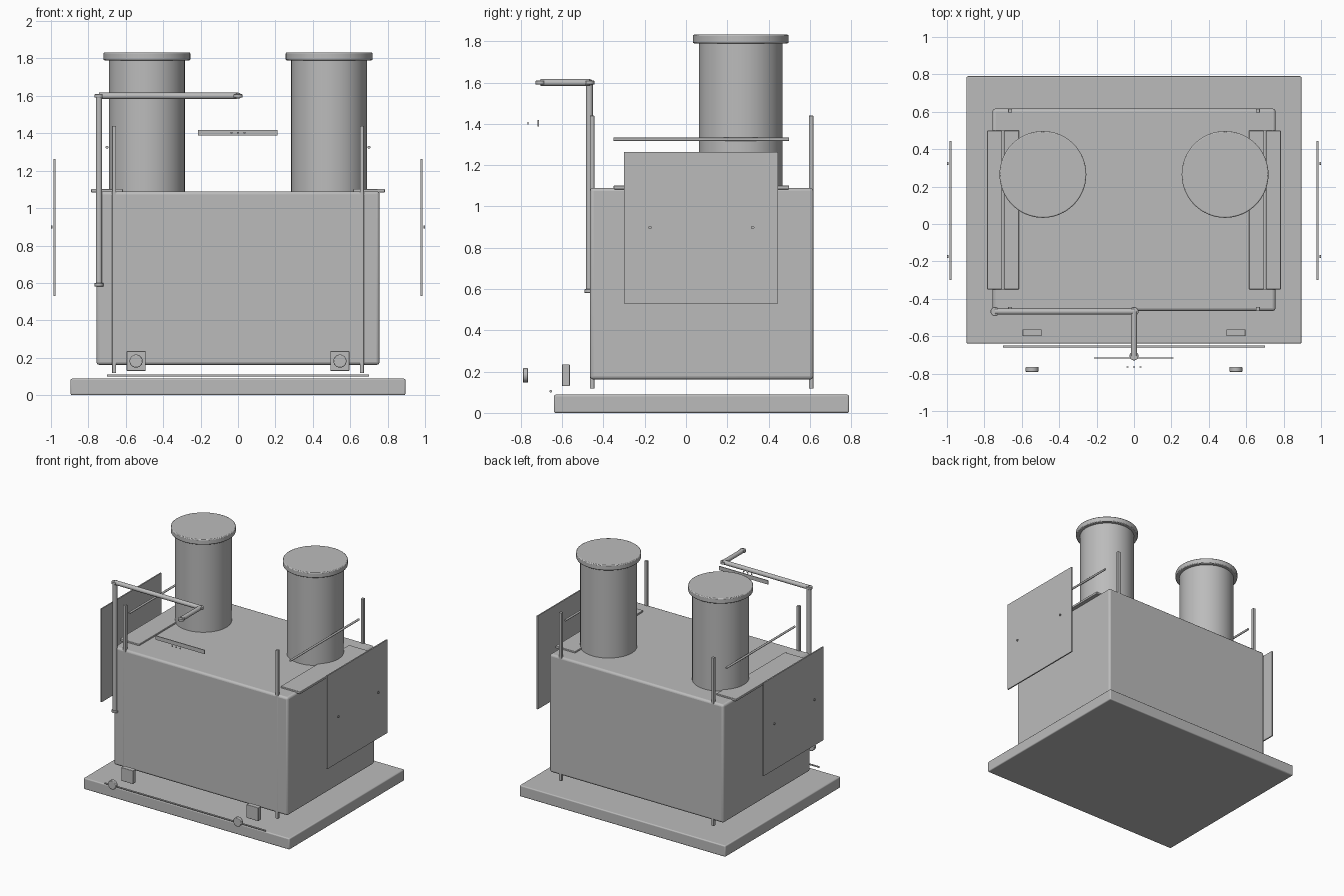
import bpy
from mathutils import Vector

if "Cube" in bpy.data.objects:
    bpy.data.objects.remove(bpy.data.objects["Cube"])

metal = bpy.data.materials.new("plain grey")
metal.diffuse_color = (0.5, 0.5, 0.5, 1)
metal.use_nodes = True
metal.node_tree.nodes["Principled BSDF"].inputs["Base Color"].default_value = metal.diffuse_color


def finish(obj, name, bevel=0, segments=3, smooth=True):
    obj.name = name
    obj.data.materials.append(metal)
    if bevel:
        mod = obj.modifiers.new("soft edges", "BEVEL")
        mod.width = bevel
        mod.segments = segments
        mod.limit_method = "ANGLE"
    if smooth:
        bpy.ops.object.shade_smooth_by_angle()
    return obj


def box(name, lo, hi, bevel=0):
    lo, hi = Vector(lo), Vector(hi)
    bpy.ops.mesh.primitive_cube_add(size=1, location=(lo + hi) / 2)
    obj = bpy.context.object
    obj.scale = hi - lo
    bpy.ops.object.transform_apply(location=False, rotation=False, scale=True)
    return finish(obj, name, bevel, smooth=bevel > 0)


def rod(name, start, end, radius, sides=24, bevel=0):
    start, end = Vector(start), Vector(end)
    bpy.ops.mesh.primitive_cylinder_add(vertices=sides, radius=radius,
                                        depth=(end - start).length,
                                        location=(start + end) / 2)
    obj = bpy.context.object
    obj.rotation_euler = (end - start).to_track_quat("Z", "Y").to_euler()
    return finish(obj, name, bevel, 2)


# Base slab and main housing
box("base_slab", (-0.895, -0.64, 0), (0.895, 0.79, 0.088), 0.008)
box("housing", (-0.757, -0.465, 0.162), (0.757, 0.617, 1.09), 0.016)

for side, s in (("left", -1), ("right", 1)):
    # Capped round towers
    cx, cy = s * 0.487, 0.265
    rod(side + "_tower", (cx, cy, 1.05), (cx, cy, 1.80), 0.203, 48)
    rod(side + "_tower_cap", (cx, cy, 1.79), (cx, cy, 1.832), 0.232, 64, 0.006)

    # Corner posts running through the housing
    for end, y in (("front", -0.455), ("back", 0.606)):
        box(f"{side}_{end}_post", (s * 0.662 - 0.011, y - 0.011, 0.118),
            (s * 0.662 + 0.011, y + 0.011, 1.44), 0.002)

    # Side shelf with rail above
    box(side + "_shelf", (s * 0.70 - 0.085, -0.35, 1.083),
        (s * 0.70 + 0.085, 0.50, 1.102), 0.004)
    rod(side + "_rail", (s * 0.70, -0.35, 1.325), (s * 0.70, 0.50, 1.325), 0.008, 16)

    # Detached side panel and its two studs
    box(side + "_panel", (s * 0.982 - 0.005, -0.30, 0.53),
        (s * 0.982 + 0.005, 0.445, 1.263))
    for i, y in enumerate((-0.175, 0.323)):
        rod(f"{side}_panel_stud_{i + 1}", (s * 0.993, y, 0.898),
            (s * 1.0, y, 0.898), 0.008, 16)

    # Valve block and round knob at the front
    kx = s * 0.545
    box(side + "_valve_block", (kx - 0.051, -0.60, 0.13),
        (kx + 0.051, -0.563, 0.235), 0.003)
    rod(side + "_knob", (kx, -0.79, 0.182), (kx, -0.765, 0.182), 0.035, 32, 0.004)

# Low front bar
rod("front_bar", (-0.70, -0.655, 0.105), (0.70, -0.655, 0.105), 0.006, 16)

# Swinging pipe with disc joints
path = [(-0.743, -0.468, 0.59), (-0.743, -0.468, 1.60),
        (0, -0.468, 1.60), (0, -0.705, 1.60)]
for name, a, b in zip(("riser_pipe", "cross_pipe", "spout_pipe"), path, path[1:]):
    rod(name, a, b, 0.017)
for i, (x, y, z) in enumerate(path):
    rod(f"pipe_joint_{i + 1}", (x, y, z - 0.009), (x, y, z + 0.009), 0.024, 24, 0.002)

# Control strip with three small buttons
box("control_strip", (-0.213, -0.719, 1.387), (0.211, -0.713, 1.418))
for i in range(3):
    x = (i - 1) * 0.035
    rod(f"button_{i + 1}", (x, -0.768, 1.402), (x, -0.763, 1.402), 0.006, 12)
